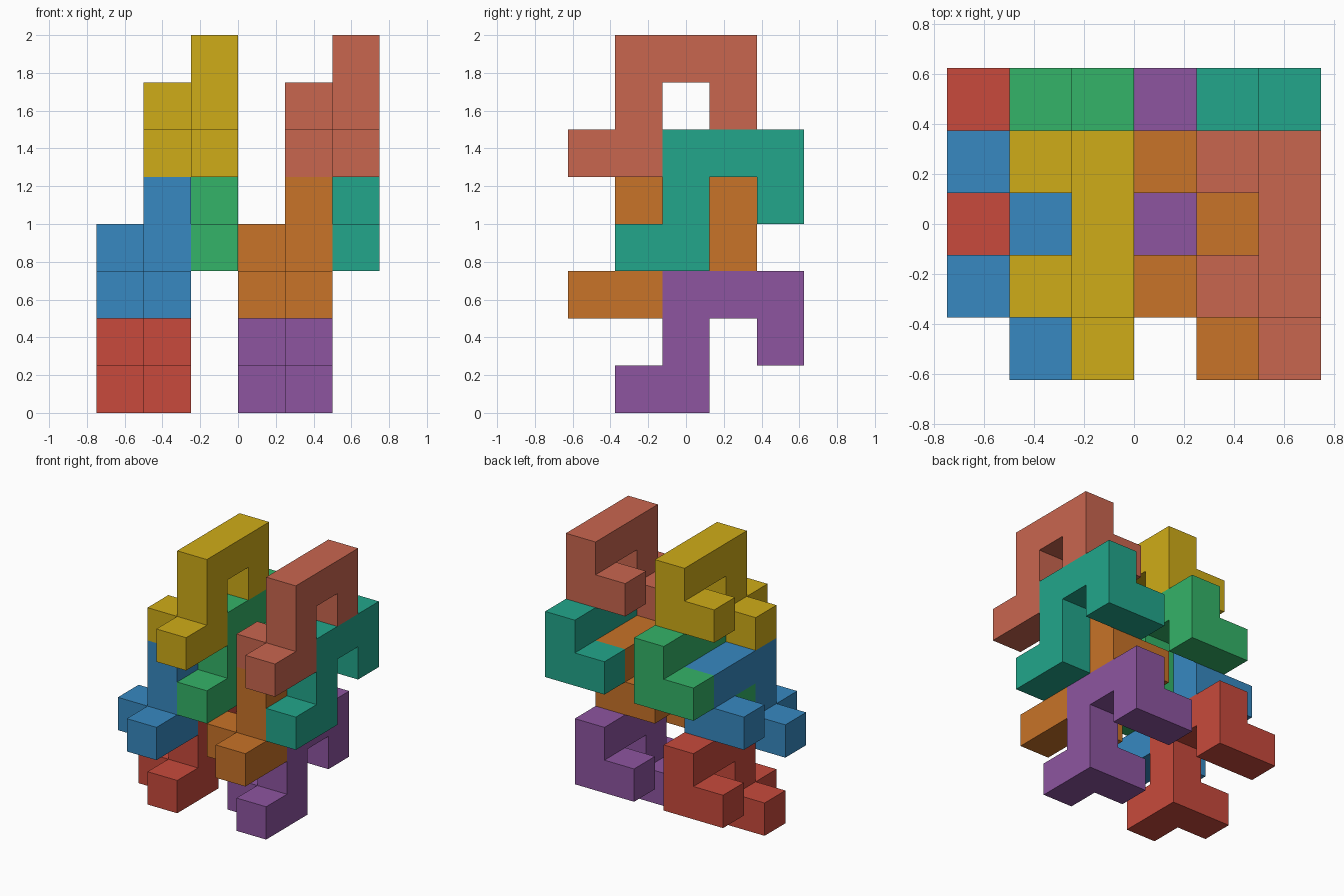
import bpy
import bmesh
from mathutils import Vector

if "Cube" in bpy.data.objects:
    bpy.data.objects.remove(bpy.data.objects["Cube"])

S = 0.25  # edge of one unit cell
ORIGIN = Vector((-0.75, -0.625, 0.0))

# one puzzle piece: a hooked profile in the y-z plane plus two pegs towards -x
HOOK = [(0, 0), (1, 0), (1, 1), (1, 2), (2, 2), (3, 2), (3, 1)]
PEGS = [(1, 0), (3, 1)]
CELLS = {(0, y, z) for y, z in HOOK} | {(-1, y, z) for y, z in PEGS}

# colour name: (sRGB colour, cell offset of the piece)
PIECES = {
    "red": ((200, 74, 60), (1, 1, 0)),
    "blue": ((55, 137, 193), (1, 0, 2)),
    "green": ((52, 179, 104), (2, 1, 3)),
    "yellow": ((207, 172, 24), (2, 0, 5)),
    "purple": ((141, 85, 160), (4, 1, 0)),
    "orange": ((200, 115, 40), (4, 0, 2)),
    "teal": ((34, 166, 139), (5, 1, 3)),
    "coral": ((201, 102, 79), (5, 0, 5)),
}


def linear(c):
    c /= 255
    return c / 12.92 if c <= 0.04045 else ((c + 0.055) / 1.055) ** 2.4


def piece_mesh(name):
    """Outer skin of the cells, with coplanar faces merged."""
    bm = bmesh.new()
    for cell in CELLS:
        for axis in range(3):
            for side in (-1, 1):
                near = list(cell)
                near[axis] += side
                if tuple(near) in CELLS:
                    continue
                n, u, v = Vector(), Vector(), Vector()
                n[axis], u[(axis + 1) % 3], v[(axis + 2) % 3] = side, side, 1
                mid = Vector(cell) + Vector((0.5, 0.5, 0.5)) + n / 2
                corners = [(-1, -1), (1, -1), (1, 1), (-1, 1)]
                bm.faces.new([bm.verts.new((mid + u * a / 2 + v * b / 2) * S)
                              for a, b in corners])
    bmesh.ops.remove_doubles(bm, verts=bm.verts, dist=0.001)
    bmesh.ops.dissolve_limit(bm, angle_limit=0.01, verts=bm.verts, edges=bm.edges)
    bmesh.ops.recalc_face_normals(bm, faces=bm.faces)
    mesh = bpy.data.meshes.new(name)
    bm.to_mesh(mesh)
    bm.free()
    return mesh


# eight interlocking copies of the piece
for colour, (rgb, offset) in PIECES.items():
    name = colour + "_piece"
    mesh = piece_mesh(name)
    mat = bpy.data.materials.new(colour)
    mat.diffuse_color = (*[linear(c) for c in rgb], 1)
    mat.use_nodes = True
    mat.node_tree.nodes["Principled BSDF"].inputs["Base Color"].default_value = mat.diffuse_color
    mesh.materials.append(mat)
    obj = bpy.data.objects.new(name, mesh)
    obj.location = ORIGIN + Vector(offset) * S
    bpy.context.collection.objects.link(obj)
